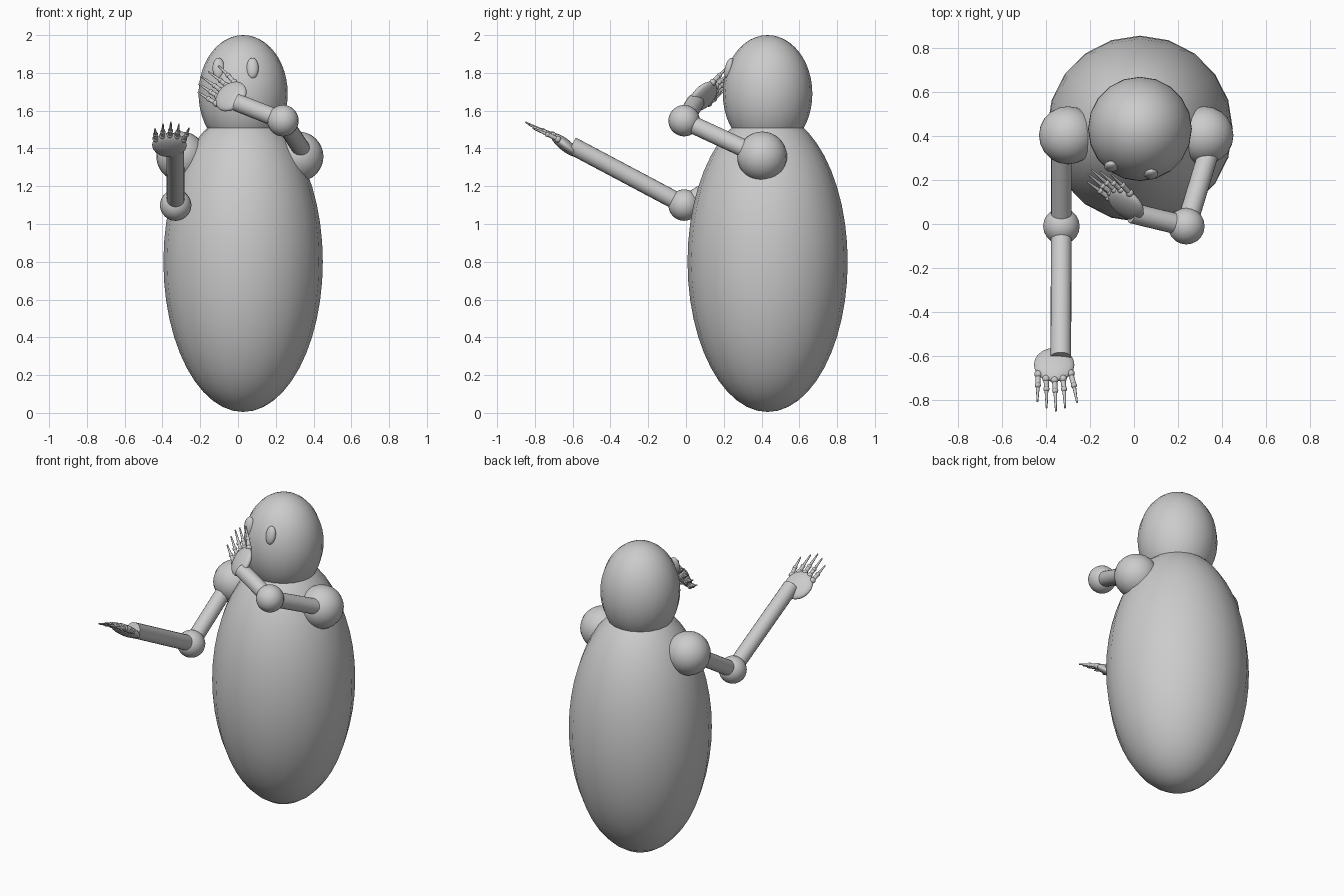
import bpy, bmesh
from mathutils import Vector, Matrix

if "Cube" in bpy.data.objects:
    bpy.data.objects.remove(bpy.data.objects["Cube"])


def finish(bm, name):
    mesh = bpy.data.meshes.new(name)
    bm.to_mesh(mesh)
    bm.free()
    obj = bpy.data.objects.new(name, mesh)
    bpy.context.collection.objects.link(obj)
    bpy.ops.object.select_all(action='DESELECT')
    obj.select_set(True)
    bpy.context.view_layer.objects.active = obj
    bpy.ops.object.shade_smooth_by_angle(angle=0.7)
    return obj


def add_ball(bm, centre, radii, frame=None, seg=20, rings=24):
    m = Matrix.Translation(centre) @ (frame or Matrix()) @ Matrix.Diagonal((*radii, 1))
    bmesh.ops.create_uvsphere(bm, u_segments=seg, v_segments=rings, radius=1, matrix=m)


def add_rod(bm, a, b, r1, r2, seg=20):
    a, b = Vector(a), Vector(b)
    d = b - a
    m = Matrix.Translation((a + b) / 2) @ d.to_track_quat('Z', 'Y').to_matrix().to_4x4()
    bmesh.ops.create_cone(bm, cap_ends=True, segments=seg, radius1=r1, radius2=r2,
                          depth=d.length, matrix=m)


def ball(name, centre, radii, frame=None):
    bm = bmesh.new()
    add_ball(bm, centre, radii, frame)
    return finish(bm, name)


def rod(name, a, b, r):
    bm = bmesh.new()
    add_rod(bm, a, b, r, r)
    return finish(bm, name)


def hand(side, centre, along, across):
    # Local frame: along the fingers, across the palm, palm normal
    u = Vector(along).normalized()
    v = Vector(across)
    v = (v - u * v.dot(u)).normalized()
    n = u.cross(v)
    frame = Matrix((u, v, n)).transposed().to_4x4()
    place = Matrix.Translation(centre) @ frame
    ball(side + "_palm", centre, (0.095, 0.092, 0.032), frame)
    # Five two-part fingers: sideways at base and tip, reach of base, knuckle, tip
    fingers = [(-0.072, -0.076, 0.055, 0.108, 0.185),
               (-0.036, -0.034, 0.080, 0.130, 0.222),
               (0.002, 0.008, 0.088, 0.140, 0.240),
               (0.040, 0.050, 0.080, 0.130, 0.222),
               (0.076, 0.104, 0.050, 0.108, 0.190)]
    bm = bmesh.new()
    for v0, v1, base, knuckle, tip in fingers:
        p0 = place @ Vector((base, v0, 0))
        p1 = place @ Vector((knuckle, (v0 + v1) / 2, -0.014))
        p2 = place @ Vector((tip, v1, -0.036))
        add_ball(bm, p0, (0.018,) * 3, None, 12, 8)
        add_rod(bm, p0, p1, 0.012, 0.011, 12)
        add_ball(bm, p1, (0.014,) * 3, None, 12, 8)
        add_rod(bm, p1, p2, 0.009, 0.004, 12)
    finish(bm, side + "_fingers")


# Body, head and eyes
ball("body", (0.027, 0.432, 0.80), (0.422, 0.424, 0.795))
ball("head", (0.027, 0.432, 1.69), (0.236, 0.237, 0.31))
for name, x, y in (("left_eye", -0.103, 0.262), ("right_eye", 0.077, 0.228)):
    ball(name, (x, y, 1.825), (0.032, 0.022, 0.056), Matrix.Rotation(-0.25, 4, 'X'))

# Arms: shoulder ball, arm root, elbow, wrist
arms = {
    "left": ((-0.30, 0.403, 1.357), (-0.33, 0.40, 1.357),
             (-0.33, -0.01, 1.10), (-0.333, -0.605, 1.416)),
    "right": ((0.32, 0.403, 1.357), (0.362, 0.40, 1.357),
              (0.238, -0.01, 1.547), (-0.01, 0.05, 1.645)),
}
for side, (shoulder, root, elbow, wrist) in arms.items():
    ball(side + "_shoulder", shoulder, (0.132,) * 3)
    rod(side + "_upper_arm", root, elbow, 0.047)
    ball(side + "_elbow", elbow, (0.083,) * 3)
    rod(side + "_forearm", elbow, wrist, 0.047)

# Hands
hand("left", Vector((-0.363, -0.64, 1.418)), (0, -0.78, 0.62), (1, 0, 0))
hand("right", Vector((-0.037, 0.092, 1.675)), (-0.58, 0.72, 0.32), (0.3, 0.4, 0.75))
